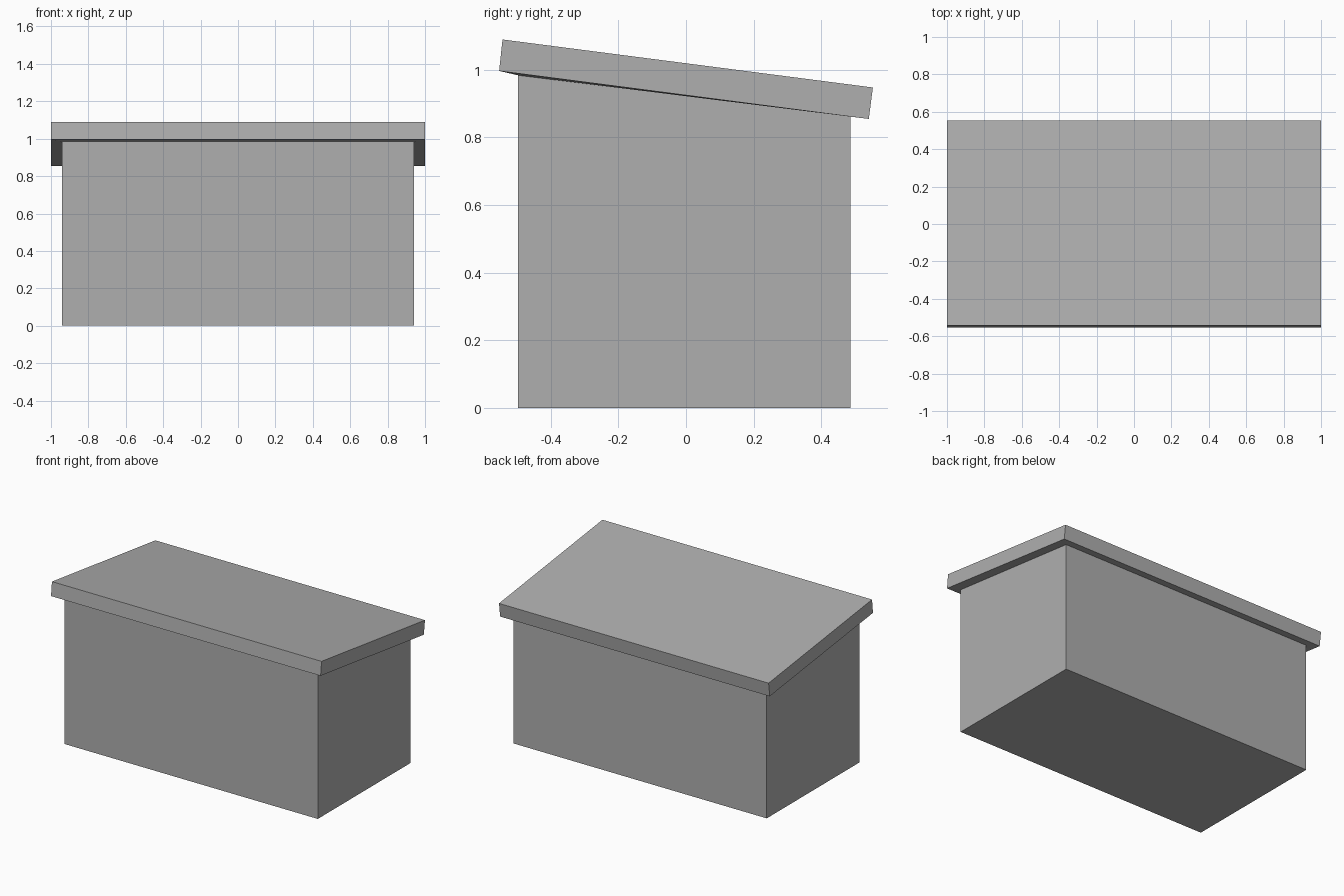
import bpy
import bmesh

cube = bpy.data.objects.get("Cube")
if cube:
    bpy.data.objects.remove(cube, do_unlink=True)

# Single mid grey
GREY = (0.43, 0.43, 0.43, 1.0)
grey = bpy.data.materials.new("mid_grey")
grey.use_nodes = True
grey.diffuse_color = GREY
grey.node_tree.nodes["Principled BSDF"].inputs["Base Color"].default_value = GREY

# Rings from the floor to the lid: half width, front (y, z), back (y, z)
rings = [
    (0.94, (-0.497, 0.0), (0.487, 0.0)),       # base
    (0.94, (-0.497, 0.984), (0.487, 0.862)),   # sloping top of the box
    (1.0, (-0.553, 0.997), (0.541, 0.855)),    # underside rim of the lid
    (1.0, (-0.543, 1.09), (0.553, 0.948)),     # top of the lid
]

bm = bmesh.new()


def add_ring(half, front, back):
    corners = [(-half, *front), (half, *front), (half, *back), (-half, *back)]
    return [bm.verts.new(c) for c in corners]


loops = [add_ring(*r) for r in rings]

# Walls, overhang and lid edge
for low, high in zip(loops, loops[1:]):
    for i in range(4):
        j = (i + 1) % 4
        bm.faces.new((low[i], low[j], high[j], high[i]))

# Floor and lid top
bm.faces.new(reversed(loops[0]))
bm.faces.new(loops[-1])
bmesh.ops.recalc_face_normals(bm, faces=bm.faces)

mesh = bpy.data.meshes.new("box_with_sloping_lid")
bm.to_mesh(mesh)
bm.free()
mesh.materials.append(grey)
box = bpy.data.objects.new("box_with_sloping_lid", mesh)
bpy.context.collection.objects.link(box)
